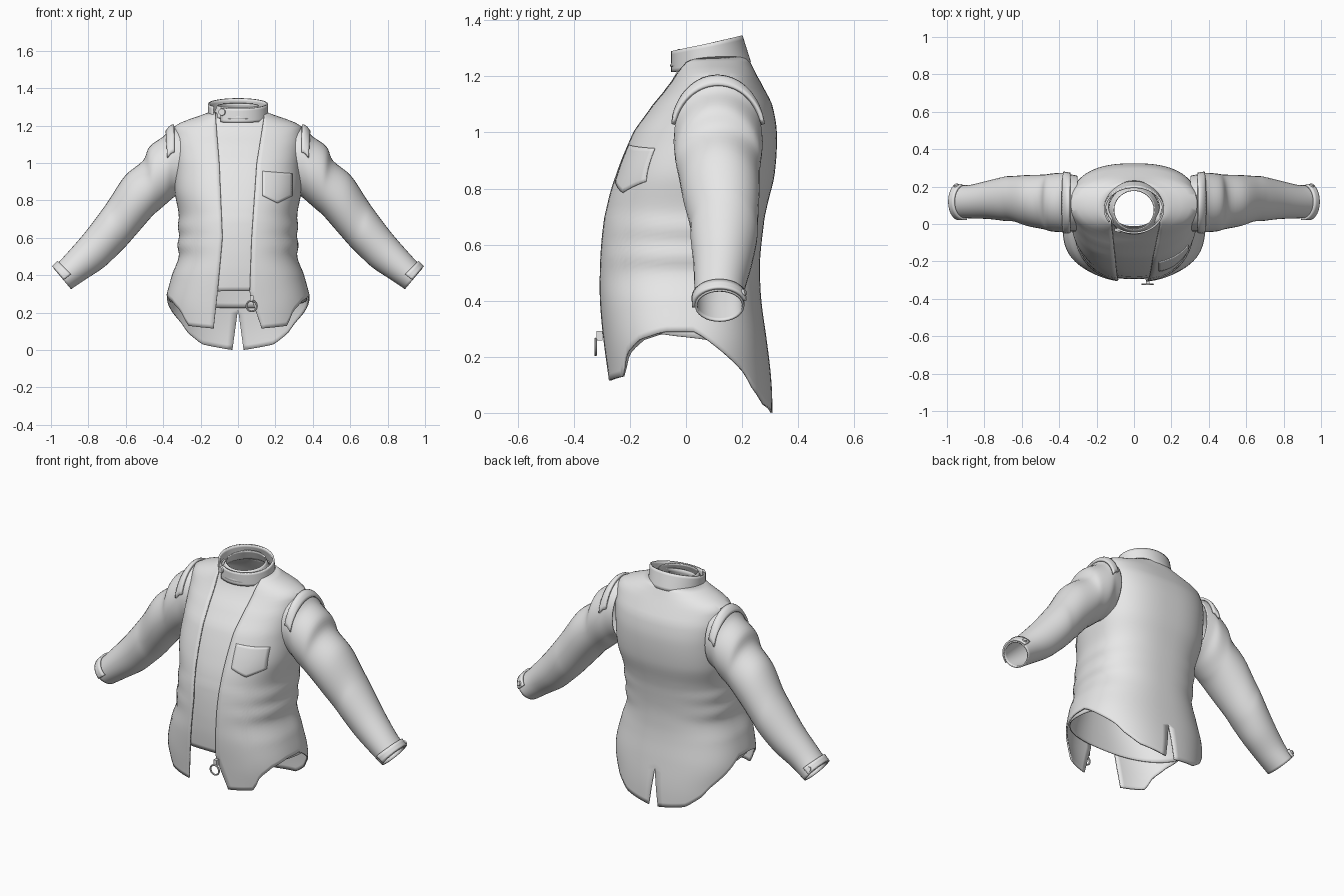
import bpy, bmesh, math
from mathutils import Vector

cube = bpy.data.objects.get("Cube")
if cube:
    bpy.data.objects.remove(cube, do_unlink=True)

cloth = bpy.data.materials.new("light_grey_cloth")
cloth.use_nodes = True
cloth.diffuse_color = (0.8, 0.8, 0.8, 1)
cloth.node_tree.nodes["Principled BSDF"].inputs["Base Color"].default_value = (0.8, 0.8, 0.8, 1)

# Torso rows: height, half width, front y, middle y, back y, squareness
TORSO = [
    (0.00, 0.360, -0.270, 0.00, 0.305, 2.4), (0.12, 0.375, -0.280, 0.00, 0.300, 2.4),
    (0.25, 0.385, -0.292, 0.00, 0.285, 2.4), (0.40, 0.350, -0.305, 0.00, 0.265, 2.4),
    (0.50, 0.313, -0.307, 0.01, 0.260, 2.4), (0.56, 0.320, -0.305, 0.02, 0.261, 2.4),
    (0.61, 0.311, -0.302, 0.03, 0.266, 2.4), (0.66, 0.318, -0.297, 0.04, 0.272, 2.4),
    (0.72, 0.313, -0.287, 0.05, 0.282, 2.4), (0.85, 0.335, -0.250, 0.07, 0.312, 2.5),
    (1.00, 0.335, -0.190, 0.10, 0.320, 2.5), (1.10, 0.340, -0.120, 0.11, 0.303, 2.4),
    (1.17, 0.340, -0.065, 0.11, 0.268, 2.3), (1.20, 0.328, -0.045, 0.11, 0.250, 2.2),
    (1.235, 0.245, -0.032, 0.10, 0.233, 2.0), (1.27, 0.150, -0.028, 0.09, 0.215, 2.0)]
# Sleeve rings: upper x, upper z, lower x, lower z, middle y, half depth
SLEEVE = [
    (0.30, 1.18, 0.31, 0.84, 0.11, 0.145), (0.355, 1.185, 0.345, 0.82, 0.113, 0.15),
    (0.395, 1.14, 0.38, 0.79, 0.115, 0.155), (0.47, 1.085, 0.42, 0.755, 0.115, 0.15),
    (0.505, 1.01, 0.46, 0.72, 0.118, 0.142), (0.60, 0.93, 0.53, 0.64, 0.125, 0.133),
    (0.68, 0.81, 0.60, 0.56, 0.135, 0.118), (0.725, 0.745, 0.65, 0.51, 0.135, 0.115),
    (0.82, 0.62, 0.72, 0.445, 0.13, 0.10), (0.925, 0.50, 0.81, 0.385, 0.12, 0.086),
    (0.985, 0.435, 0.895, 0.328, 0.12, 0.084)]
HEM = [(0.28, 0.115), (0.72, 0.13), (0.87, 0.21), (1.12, 0.26), (1.45, 0.29), (1.7, 0.29),
       (2.24, 0.15), (2.4, 0.09), (2.66, 0.03), (3.1, 0.0)]
EDGE = {1: [(0.12, 0.126), (0.3, 0.062), (0.6, 0.073), (1.0, 0.1), (1.25, 0.14)],
        -1: [(0.12, 0.13), (0.3, 0.11), (0.6, 0.083), (1.0, 0.1), (1.25, 0.12)]}


def lerp(table, x):
    """Straight interpolation in a two column table."""
    if x <= table[0][0]:
        return table[0][1]
    for (a, p), (b, q) in zip(table, table[1:]):
        if x <= b:
            return p + (q - p) * (x - a) / (b - a)
    return table[-1][1]


def smooth(table, t):
    """Smooth curve through table rows, t counted in rows."""
    last = len(table) - 1
    i = max(0, min(int(t), last - 1))
    f = t - i
    a, b, c, d = (table[max(0, min(k, last))] for k in range(i - 1, i + 3))
    return [q + 0.5 * f * (r - p + f * (2 * p - 5 * q + 4 * r - s + f * (3 * (q - r) + s - p)))
            for p, q, r, s in zip(a, b, c, d)]


ROW_OF = [(row[0], i) for i, row in enumerate(TORSO)]


def torso(angle, z, off=0.0):
    """Point on the torso; angle 0 is the front, positive towards +x."""
    _, w, front, mid, back, n = smooth(TORSO, lerp(ROW_OF, z))
    s, c = math.sin(angle), math.cos(angle)
    depth = (mid - front if c > 0 else back - mid) + off
    return Vector((math.copysign(abs(s) ** (2 / n), s) * (w + off),
                   mid - math.copysign(abs(c) ** (2 / n), c) * depth, z))


def angle_at(x, z):
    row = smooth(TORSO, lerp(ROW_OF, z))
    return math.asin((x / row[1]) ** (row[5] / 2))


def sleeve(t, a, off=0.0):
    """Point on the left sleeve; a = 0 is the upper side."""
    ux, uz, lx, lz, y, depth = smooth(SLEEVE, t)
    half = Vector(((ux - lx) / 2, 0, (uz - lz) / 2))
    half *= 1 + off / half.length
    return Vector(((ux + lx) / 2, y, (uz + lz) / 2)) + half * math.cos(a) + Vector((0, (depth + off) * math.sin(a), 0))


def add_sheet(bm, func, nu, nv):
    grid = [[bm.verts.new(func(i / nu, j / nv)) for j in range(nv + 1)] for i in range(nu + 1)]
    for i in range(nu):
        for j in range(nv):
            bm.faces.new((grid[i][j], grid[i + 1][j], grid[i + 1][j + 1], grid[i][j + 1]))


def finish(name, bm, thick=0.0, angle=40):
    bmesh.ops.remove_doubles(bm, verts=bm.verts, dist=0.0002)
    bmesh.ops.recalc_face_normals(bm, faces=bm.faces)
    mesh = bpy.data.meshes.new(name)
    bm.to_mesh(mesh)
    bm.free()
    obj = bpy.data.objects.new(name, mesh)
    bpy.context.collection.objects.link(obj)
    mesh.materials.append(cloth)
    if thick:
        mod = obj.modifiers.new("thickness", "SOLIDIFY")
        mod.thickness, mod.offset = thick, 0
    bpy.ops.object.select_all(action="DESELECT")
    obj.select_set(True)
    bpy.context.view_layer.objects.active = obj
    bpy.ops.object.shade_smooth_by_angle(angle=math.radians(angle))
    return obj


def sheet(name, func, nu, nv, thick):
    bm = bmesh.new()
    add_sheet(bm, func, nu, nv)
    return finish(name, bm, thick)


def button(name, centre, normal, radius, depth):
    bm = bmesh.new()
    bmesh.ops.create_cone(bm, cap_ends=True, segments=16, radius1=radius, radius2=radius * 0.85, depth=depth)
    obj = finish(name, bm)
    obj.location = centre
    obj.rotation_euler = Vector(normal).to_track_quat("Z", "Y").to_euler()


# Jacket body: two halves joined at the back above the vent
def jacket_half(side):
    def point(u, v):
        low = lerp(HEM, 0.28 + u * 2.82)
        z = low + (1.27 - low) * v
        start = angle_at(lerp(EDGE[side], z), z)
        end = math.pi - angle_at(0.03 * max(0, 1 - z / 0.22), z)
        p = torso(start + (end - start) * u, z)
        p.x *= side
        return p
    return point


body = bmesh.new()
for side in (1, -1):
    add_sheet(body, jacket_half(side), 40, 52)
finish("jacket_body", body, 0.008)


# Inner shirt and its collar
def shirt(u, v):
    a = u * math.tau
    low = 0.27 + 0.045 * math.cos(a)
    return torso(a, low + (1.27 - low) * v, -0.014)


def shirt_collar(u, v):
    a = u * math.tau
    r = 0.134 - 0.026 * v
    back = 0.012 * (1 - math.cos(a))
    return Vector((r * math.sin(a), 0.075 - (r - 0.004) * math.cos(a), 1.235 + 0.06 * v + back))


sheet("inner_shirt", shirt, 64, 40, 0.004)
sheet("shirt_collar", shirt_collar, 48, 5, 0.006)


# Standing jacket collar, open at the front
def jacket_collar(u, v):
    a = -0.62 + u * (math.tau - 0.38)
    rise = (1 - math.cos(a)) / 2
    rear = 0.147 - 0.03 * v
    r = 0.128 if math.cos(a) > 0 else rear
    low = 1.215 + 0.035 * rise
    high = 1.29 + 0.055 * rise
    return Vector((-0.156 * math.sin(-a), 0.08 - r * math.cos(a), low + (high - low) * v))


sheet("jacket_collar", jacket_collar, 48, 6, 0.01)
button("collar_button", (-0.085, -0.035, 1.272), (-0.3, -1, 0), 0.021, 0.016)


# Chest pocket with a pointed lower edge
def pocket(u, v):
    low = 0.785 + 0.04 * abs(2 * u - 1)
    z = low + (0.955 - 0.012 * u - low) * v
    return torso(angle_at(0.13 + 0.155 * u, z), z, 0.005)


sheet("chest_pocket", pocket, 12, 10, 0.006)

# Sleeves with shoulder bands, cuff straps and cuff buttons
for side, word in ((1, "left"), (-1, "right")):
    def patch(t0, t1, a0, a1, off, s=side):
        def point(u, v):
            p = sleeve(t0 + (t1 - t0) * v, a0 + (a1 - a0) * u, off)
            return Vector((p.x * s, p.y, p.z))
        return point
    sheet(word + "_sleeve", patch(0, 10, 0, math.tau, 0), 32, 50, 0.008)
    sheet(word + "_shoulder_band", patch(0.75, 1.7, -1.3, 1.3, 0.012), 24, 4, 0.014)
    sheet(word + "_cuff_strap", patch(9.4, 9.95, -1.7, 1.3, 0.009), 24, 3, 0.012)
    spot = patch(9.65, 9.65, 1.05, 1.05, 0.016)(0, 0)
    core = patch(9.65, 9.65, 1.05, 1.05, -0.03)(0, 0)
    button(word + "_cuff_button", spot, spot - core, 0.014, 0.012)

# Zip slider and pull ring
slider = bmesh.new()
bmesh.ops.create_cube(slider, size=1)
bmesh.ops.scale(slider, vec=(0.02, 0.022, 0.035), verts=slider.verts)
bmesh.ops.translate(slider, vec=(0.073, -0.309, 0.275), verts=slider.verts)
finish("zip_slider", slider)


def ring(u, v):
    a, b = u * math.tau, v * math.tau
    r = 0.028 + 0.005 * math.cos(b)
    return Vector((0.073 + r * math.sin(a), -0.322 + 0.005 * math.sin(b), 0.235 + r * math.cos(a)))


sheet("zip_pull_ring", ring, 24, 8, 0)
